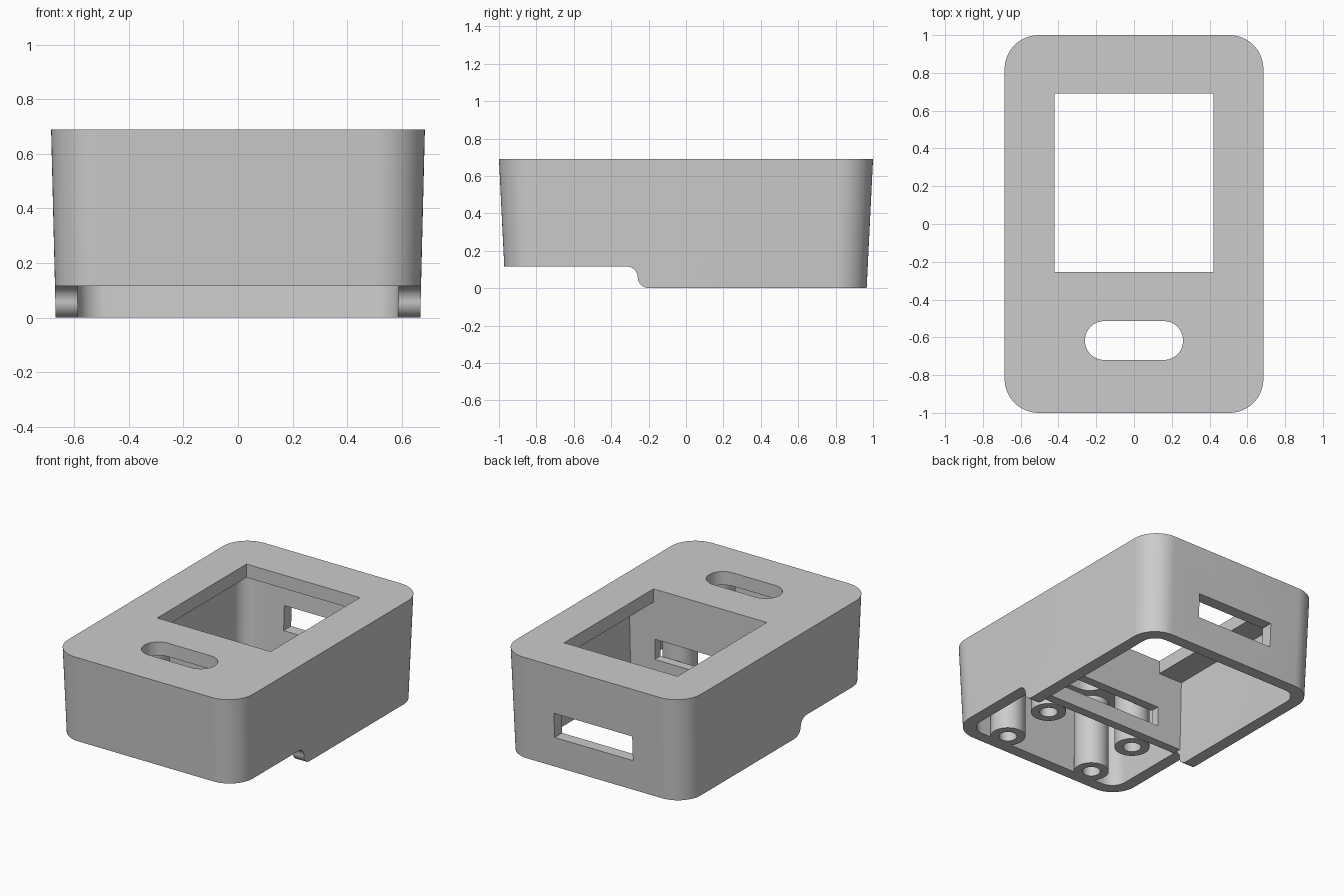
import bpy, bmesh, math

if "Cube" in bpy.data.objects:
    bpy.data.objects.remove(bpy.data.objects["Cube"])

grey = bpy.data.materials.new("plain_grey")
grey.diffuse_color = (0.6, 0.6, 0.6, 1)
grey.use_nodes = True
grey.node_tree.nodes["Principled BSDF"].inputs["Base Color"].default_value = grey.diffuse_color


def loft(name, rings):
    """Solid through a stack of rings with equal point counts."""
    bm = bmesh.new()
    loops = [[bm.verts.new(p) for p in ring] for ring in rings]
    n = len(loops[0])
    for a, b in zip(loops, loops[1:]):
        for i in range(n):
            j = (i + 1) % n
            bm.faces.new((a[i], a[j], b[j], b[i]))
    bm.faces.new(loops[0][::-1])
    bm.faces.new(loops[-1])
    bmesh.ops.recalc_face_normals(bm, faces=bm.faces)
    mesh = bpy.data.meshes.new(name)
    bm.to_mesh(mesh)
    bm.free()
    mesh.materials.append(grey)
    ob = bpy.data.objects.new(name, mesh)
    bpy.context.collection.objects.link(ob)
    return ob


def arc(cx, cy, r, a0, a1, n=14):
    angles = [math.radians(a0 + (a1 - a0) * i / n) for i in range(n + 1)]
    return [(cx + r * math.cos(a), cy + r * math.sin(a)) for a in angles]


def rounded(hx, hy, r, z, cx=0, cy=0):
    """Rounded rectangle ring at height z."""
    pts = []
    for k, (sx, sy) in enumerate(((1, 1), (-1, 1), (-1, -1), (1, -1))):
        pts += arc(cx + sx * (hx - r), cy + sy * (hy - r), r, 90 * k, 90 * k + 90)
    return [(x, y, z) for x, y in pts]


def box(name, x0, x1, y0, y1, z0, z1):
    return loft(name, [[(x0, y0, z), (x1, y0, z), (x1, y1, z), (x0, y1, z)] for z in (z0, z1)])


def cylinder(name, x, y, r, z0, z1):
    return loft(name, [[(px, py, z) for px, py in arc(x, y, r, 0, 351, 39)] for z in (z0, z1)])


def cut(ob, cutter):
    cutter.hide_render = True
    mod = ob.modifiers.new("cut", 'BOOLEAN')
    mod.operation = 'DIFFERENCE'
    mod.solver = 'EXACT'
    mod.object = cutter
    bpy.context.view_layer.objects.active = ob
    bpy.ops.object.modifier_apply(modifier=mod.name)
    bpy.data.objects.remove(cutter)


def smooth(ob):
    bpy.ops.object.select_all(action='DESELECT')
    ob.select_set(True)
    bpy.context.view_layer.objects.active = ob
    bpy.ops.object.shade_smooth_by_angle(angle=math.radians(30))


# Drafted housing shell, open underneath
housing = loft("housing", [rounded(0.668, 0.966, 0.17, 0), rounded(0.685, 1.0, 0.18, 0.69)])
cut(housing, loft("cavity", [rounded(0.585, 0.885, 0.1, -0.05), rounded(0.6, 0.915, 0.1, 0.6)]))

# Raised front rim with an S-shaped step
step = [(-1.2, -0.1), (-1.2, 0.115)] + arc(-0.315, 0.058, 0.057, 90, 0)
step += arc(-0.201, 0.058, 0.057, 180, 270) + [(-0.201, -0.1)]
cut(housing, loft("step", [[(x, y, z) for y, z in step] for x in (-1, 1)]))

# Screen opening, button slot and rear port
cut(housing, box("screen_opening", -0.42, 0.42, -0.255, 0.69, 0.5, 0.8))
cut(housing, loft("button_slot", [rounded(0.26, 0.103, 0.1029, z, 0, -0.617) for z in (0.5, 0.8)]))
cut(housing, box("rear_port", -0.29, 0.29, 0.8, 1.1, 0.2, 0.365))
smooth(housing)

# Cross wall between the two compartments, with a cable slot
wall = box("cross_wall", -0.62, 0.62, -0.315, -0.255, 0.115, 0.62)
cut(wall, box("cable_slot", -0.41, 0.41, -0.4, -0.2, 0.22, 0.355))

# Four hollow screw posts
for x in (-0.34, 0.34):
    for y in (-0.82, -0.425):
        post = cylinder("screw_post", x, y, 0.109, 0.115, 0.62)
        cut(post, cylinder("screw_hole", x, y, 0.056, 0.0, 0.56))
        smooth(post)
